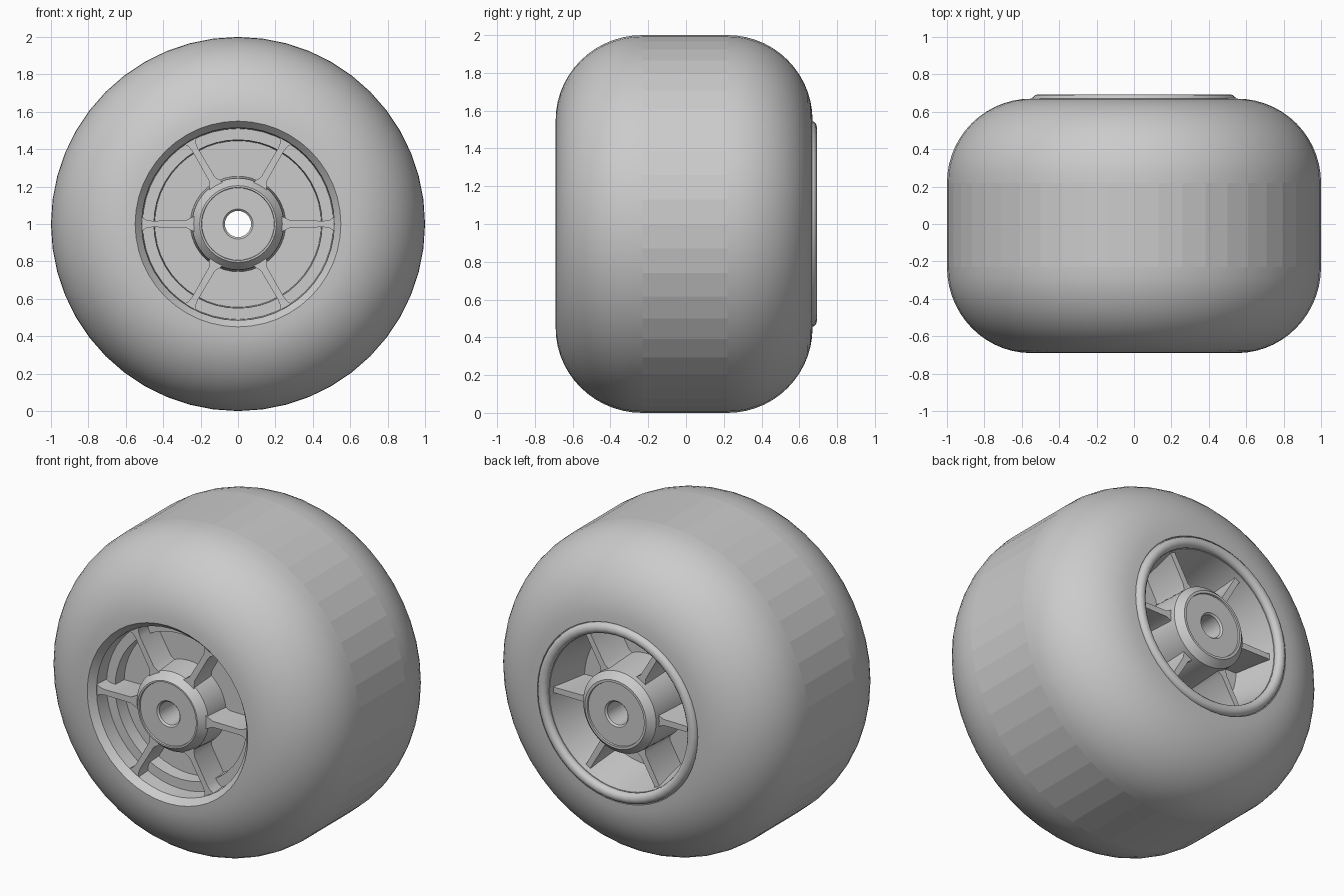
import bpy, bmesh
from math import sin, cos, pi, tau
from mathutils import Matrix, Vector

cube = bpy.data.objects.get("Cube")
if cube:
    bpy.data.objects.remove(cube, do_unlink=True)

SIDES = 48
AXLE = Vector((0, 0, 1))

grey = bpy.data.materials.new("plain_grey")
grey.use_nodes = True
colour = (0.6, 0.6, 0.6, 1)
grey.diffuse_color = colour
grey.node_tree.nodes["Principled BSDF"].inputs["Base Color"].default_value = colour


def finish(name, bm, angle=0.6):
    bmesh.ops.remove_doubles(bm, verts=bm.verts, dist=0.0005)
    bmesh.ops.recalc_face_normals(bm, faces=bm.faces)
    mesh = bpy.data.meshes.new(name)
    bm.to_mesh(mesh)
    bm.free()
    mesh.materials.append(grey)
    obj = bpy.data.objects.new(name, mesh)
    bpy.context.collection.objects.link(obj)
    bpy.ops.object.select_all(action="DESELECT")
    obj.select_set(True)
    bpy.context.view_layer.objects.active = obj
    bpy.ops.object.shade_smooth_by_angle(angle=angle)
    return obj


def lathe(name, profile, closed=True):
    """Turn (radius, y) points around the axle."""
    bm = bmesh.new()
    verts = [bm.verts.new((r, y, 1)) for r, y in profile]
    edges = [bm.edges.new(pair) for pair in zip(verts, verts[1:])]
    if closed:
        edges.append(bm.edges.new((verts[-1], verts[0])))
    bmesh.ops.spin(bm, geom=verts + edges, cent=AXLE, axis=(0, 1, 0),
                   angle=tau, steps=SIDES)
    return finish(name, bm)


def arc(r, y, rr, ry, start, end, steps):
    angles = [start + (end - start) * i / steps for i in range(steps + 1)]
    return [(r + rr * cos(a), y + ry * sin(a)) for a in angles]


# Tyre: flat tread with large rounded shoulders
tyre = lathe("tyre", arc(0.55, -0.23, 0.45, 0.46, -pi / 2, 0, 14)
             + arc(0.55, 0.22, 0.45, 0.45, 0, pi / 2, 14)
             + [(0.55, -0.69)])
for face in tyre.data.polygons:
    if abs(face.center.y) < 0.1:
        face.use_smooth = False

# Wheel core: stepped front dish, deep back dish, hub and bore in one section
front = [(0.55, -0.69), (0.515, -0.65), (0.51, -0.56), (0.45, -0.56),
         (0.445, -0.48), (0.255, -0.48), (0.245, -0.64), (0.205, -0.69),
         (0.195, -0.69), (0.193, -0.68), (0.08, -0.68), (0.07, -0.67)]
back = [(0.07, 0.67), (0.08, 0.68), (0.193, 0.68), (0.195, 0.69), (0.21, 0.69),
        (0.25, 0.65), (0.26, 0.38), (0.43, 0.38), (0.48, 0.65)]
lathe("wheel_core", front + back + [(0.55, 0.66)])

# Raised bead around the back rim
lathe("rim_bead", arc(0.513, 0.662, 0.033, 0.031, 0, tau * 11 / 12, 11))

# Spokes: thin ribs that flare where they join hub and rim
outline = [(0.22, 0.045), (0.25, 0.034), (0.28, 0.019), (0.46, 0.017),
           (0.49, 0.022), (0.512, 0.036)]


def spokes(name, y_face, y_web, reach):
    bm = bmesh.new()
    for i in range(6):
        turn = Matrix.Translation(AXLE) @ Matrix.Rotation(tau * i / 6, 4, "Y")
        plan = [(min(r, reach), w) for r, w in outline]
        plan += [(r, -w) for r, w in reversed(plan)]
        base = bm.faces.new([bm.verts.new(turn @ Vector((r, y_web, w)))
                             for r, w in plan])
        new = bmesh.ops.extrude_face_region(bm, geom=[base])["geom"]
        top = [v for v in new if isinstance(v, bmesh.types.BMVert)]
        bmesh.ops.translate(bm, verts=top, vec=(0, y_face - y_web, 0))
    finish(name, bm)


spokes("front_spokes", -0.65, -0.47, 0.512)
spokes("back_spokes", 0.62, 0.37, 0.485)
